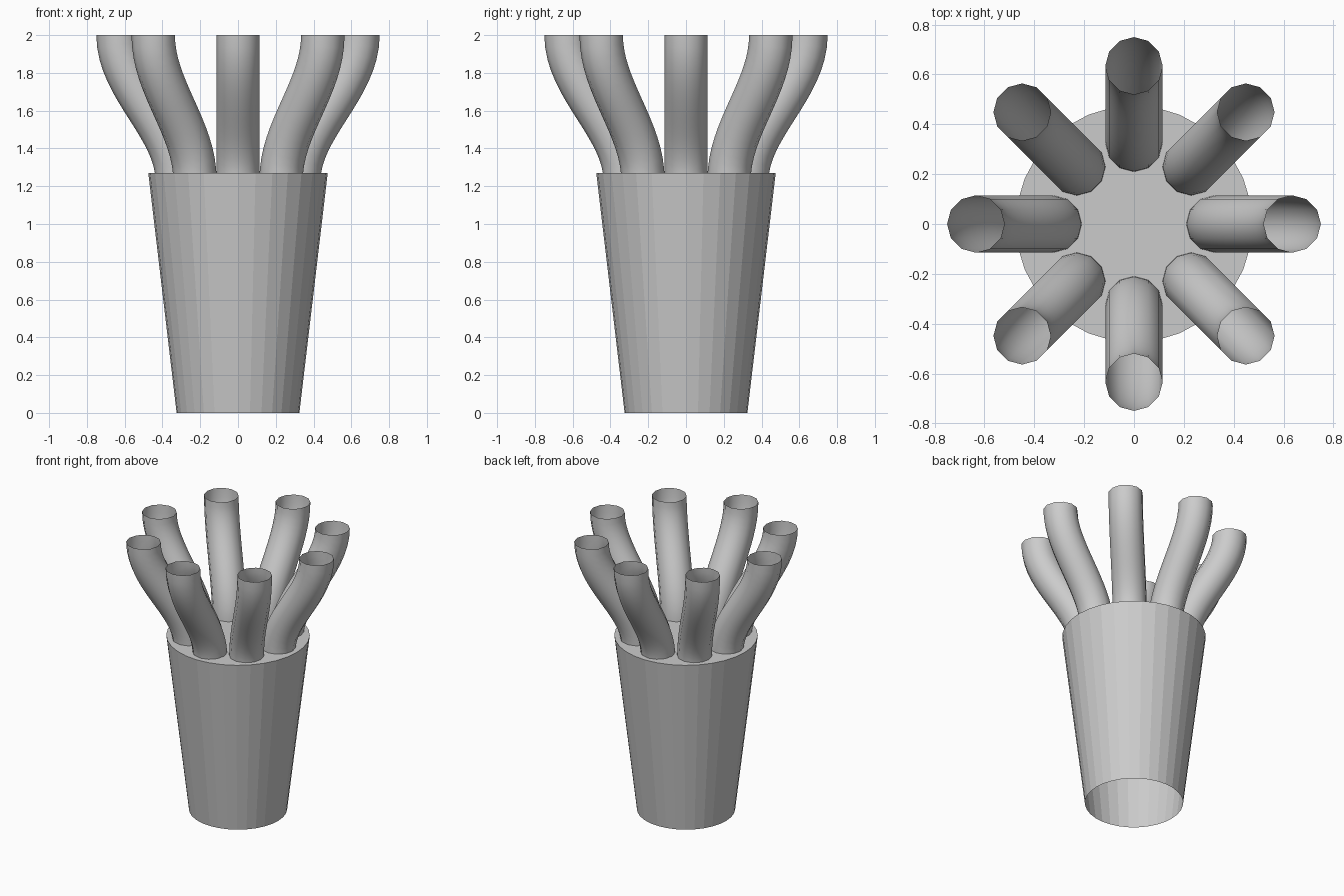
import bpy, bmesh, math

if "Cube" in bpy.data.objects:
    bpy.data.objects.remove(bpy.data.objects["Cube"])

grey = bpy.data.materials.new("plain grey")
grey.diffuse_color = (0.6, 0.6, 0.6, 1)
grey.use_nodes = True
grey.node_tree.nodes["Principled BSDF"].inputs["Base Color"].default_value = grey.diffuse_color

SIDES = 32
RIM_Z = 1.27


def ring(bm, radius, z):
    step = 2 * math.pi / SIDES
    return [bm.verts.new((radius * math.cos(i * step), radius * math.sin(i * step), z))
            for i in range(SIDES)]


def bridge(bm, a, b):
    for i in range(SIDES):
        j = (i + 1) % SIDES
        bm.faces.new((a[i], a[j], b[j], b[i]))


def finish(bm, name):
    mesh = bpy.data.meshes.new(name)
    bm.to_mesh(mesh)
    bm.free()
    mesh.materials.append(grey)
    obj = bpy.data.objects.new(name, mesh)
    bpy.context.collection.objects.link(obj)
    return obj


# Tapered cup, open underneath, with a flat ring on top
bm = bmesh.new()
foot, rim, inner = ring(bm, 0.325, 0), ring(bm, 0.475, RIM_Z), ring(bm, 0.18, RIM_Z)
bridge(bm, foot, rim)
bridge(bm, rim, inner)
finish(bm, "cup")

# Round plate filling the middle of the ring
bm = bmesh.new()
bm.faces.new(ring(bm, 0.18, RIM_Z))
finish(bm, "centre_plate")


# Eight open tubes that sweep outward in an S bend
def tube(index):
    angle = index * math.pi / 4
    c, s = math.cos(angle), math.sin(angle)
    curve = bpy.data.curves.new("tube_path", 'CURVE')
    curve.dimensions = '3D'
    curve.bevel_depth = 0.115
    curve.bevel_resolution = 4
    curve.resolution_u = 16
    spline = curve.splines.new('BEZIER')
    spline.bezier_points.add(1)
    for point, (r, z) in zip(spline.bezier_points, ((0.322, 1.23), (0.635, 2.0))):
        point.handle_left_type = point.handle_right_type = 'FREE'
        point.co = (r * c, r * s, z)
        point.handle_left = (r * c, r * s, z - 0.28)
        point.handle_right = (r * c, r * s, z + 0.28)
    path = bpy.data.objects.new("tube_path", curve)
    bpy.context.collection.objects.link(path)
    bpy.context.view_layer.update()
    evaluated = path.evaluated_get(bpy.context.evaluated_depsgraph_get())
    mesh = bpy.data.meshes.new_from_object(evaluated)
    bpy.data.objects.remove(path)
    mesh.materials.clear()
    mesh.materials.append(grey)
    for face in mesh.polygons:
        face.use_smooth = True
        face.material_index = 0
    obj = bpy.data.objects.new(f"tube_{index + 1}", mesh)
    bpy.context.collection.objects.link(obj)


for i in range(8):
    tube(i)
